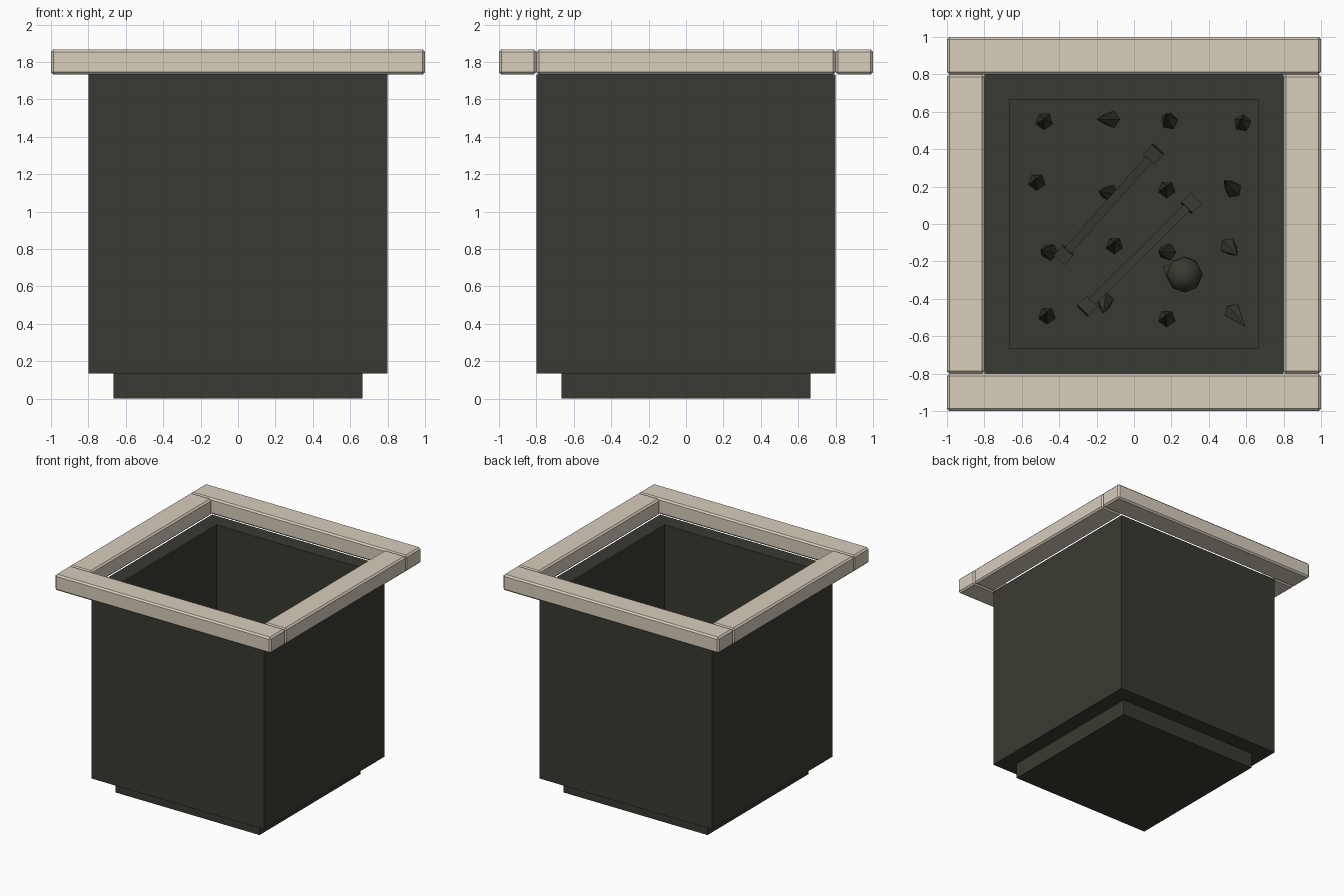
import bpy, bmesh
from mathutils import Vector, Matrix

if "Cube" in bpy.data.objects:
    bpy.data.objects.remove(bpy.data.objects["Cube"], do_unlink=True)

T = 0.1333        # wall, floor and rim thickness
HALF = 0.8        # half width of the pit
TOP = HALF * 2 + T


def material(name, rgb):
    m = bpy.data.materials.new(name)
    m.use_nodes = True
    m.diffuse_color = (*rgb, 1)
    m.node_tree.nodes["Principled BSDF"].inputs["Base Color"].default_value = (*rgb, 1)
    return m


dark = material("dark stone", (0.042, 0.042, 0.032))
pale = material("pale stone", (0.68, 0.61, 0.5))


def make(name, bm, mat):
    bmesh.ops.recalc_face_normals(bm, faces=bm.faces[:])
    mesh = bpy.data.meshes.new(name)
    bm.to_mesh(mesh)
    bm.free()
    mesh.materials.append(mat)
    ob = bpy.data.objects.new(name, mesh)
    bpy.context.collection.objects.link(ob)
    return ob


def add_box(bm, centre, size, rot=Matrix()):
    mat = Matrix.Translation(centre) @ rot @ Matrix.Diagonal((*size, 1))
    bmesh.ops.create_cube(bm, size=1, matrix=mat)


# Pit: a block hollowed from above, with a stepped foot below
bm = bmesh.new()
add_box(bm, (0, 0, T + HALF), (HALF * 2,) * 3)
bm.normal_update()
caps = [f for f in bm.faces if abs(f.normal.z) > 0.9]
for face in caps:
    drop = 2 * HALF if face.normal.z > 0 else T
    bmesh.ops.inset_region(bm, faces=[face], thickness=T, use_even_offset=True)
    new = bmesh.ops.extrude_discrete_faces(bm, faces=[face])["faces"][0]
    bmesh.ops.translate(bm, verts=new.verts[:], vec=(0, 0, -drop))
make("pit", bm, dark)

# Rim: four bevelled stone bars
for name, centre, size in (
        ("front_rim", (0, -0.9), (2, 0.2)), ("back_rim", (0, 0.9), (2, 0.2)),
        ("left_rim", (0.9, 0), (0.2, 1.6)), ("right_rim", (-0.9, 0), (0.2, 1.6))):
    bm = bmesh.new()
    add_box(bm, (*centre, TOP + T / 2), (*size, T))
    bevel = make(name, bm, pale).modifiers.new("bevel", "BEVEL")
    bevel.width = 0.013
    bevel.segments = 1

# Spikes: base position and sideways lean of the tip
spikes = (
    (-.48, .55, 0, .01), (-.12, .56, -.08, 0), (.19, .55, -.02, .04), (.58, .54, -.01, .02),
    (-.52, .225, 0, .02), (-.13, .165, -.06, .01), (.175, .185, 0, .02), (.53, .185, -.05, .05),
    (-.45, -.15, -.05, .01), (-.105, -.115, 0, .02), (.18, -.15, -.05, 0), (.505, -.12, .05, -.05),
    (-.465, -.49, 0, .02), (-.155, -.41, -.01, -.07), (.175, -.505, 0, .02), (.53, -.47, .065, -.08))
for i, (x, y, dx, dy) in enumerate(spikes):
    bm = bmesh.new()
    lean = Vector((dx, dy, 0.25))
    rot = lean.to_track_quat("Z", "Y").to_matrix().to_4x4()
    bmesh.ops.create_cone(
        bm, cap_ends=True, segments=5, radius1=0.047, radius2=0, depth=lean.length,
        matrix=Matrix.Translation(Vector((x, y, T)) + lean / 2) @ rot)
    make(f"spike_{i + 1}", bm, dark)

# Bones: square shafts with knobs at both ends
for name, a, b in (("upper_bone", (-.375, -.165, .2), (.105, .375, .3)),
                   ("lower_bone", (-.25, -.44, .3), (.305, .11, .2))):
    a, b = Vector(a), Vector(b)
    rot = (b - a).to_track_quat("X", "Z").to_matrix().to_4x4()
    bm = bmesh.new()
    add_box(bm, (a + b) / 2, ((b - a).length, 0.045, 0.045), rot)
    for end in (a, b):
        add_box(bm, end, (0.07, 0.08, 0.07), rot)
    make(name, bm, dark)

# Skull: rounded cranium with a blocky jaw beneath
bm = bmesh.new()
bmesh.ops.create_uvsphere(
    bm, u_segments=8, v_segments=6, radius=0.098,
    matrix=Matrix.Translation((0.27, -0.27, T + 0.12)) @ Matrix.Rotation(0.4, 4, "X"))
for face in bm.faces:
    face.smooth = True
make("skull_cranium", bm, dark)
bm = bmesh.new()
add_box(bm, (0.205, -0.255, T + 0.05), (0.08, 0.08, 0.08), Matrix.Rotation(0.3, 4, "Z"))
make("skull_jaw", bm, dark)
